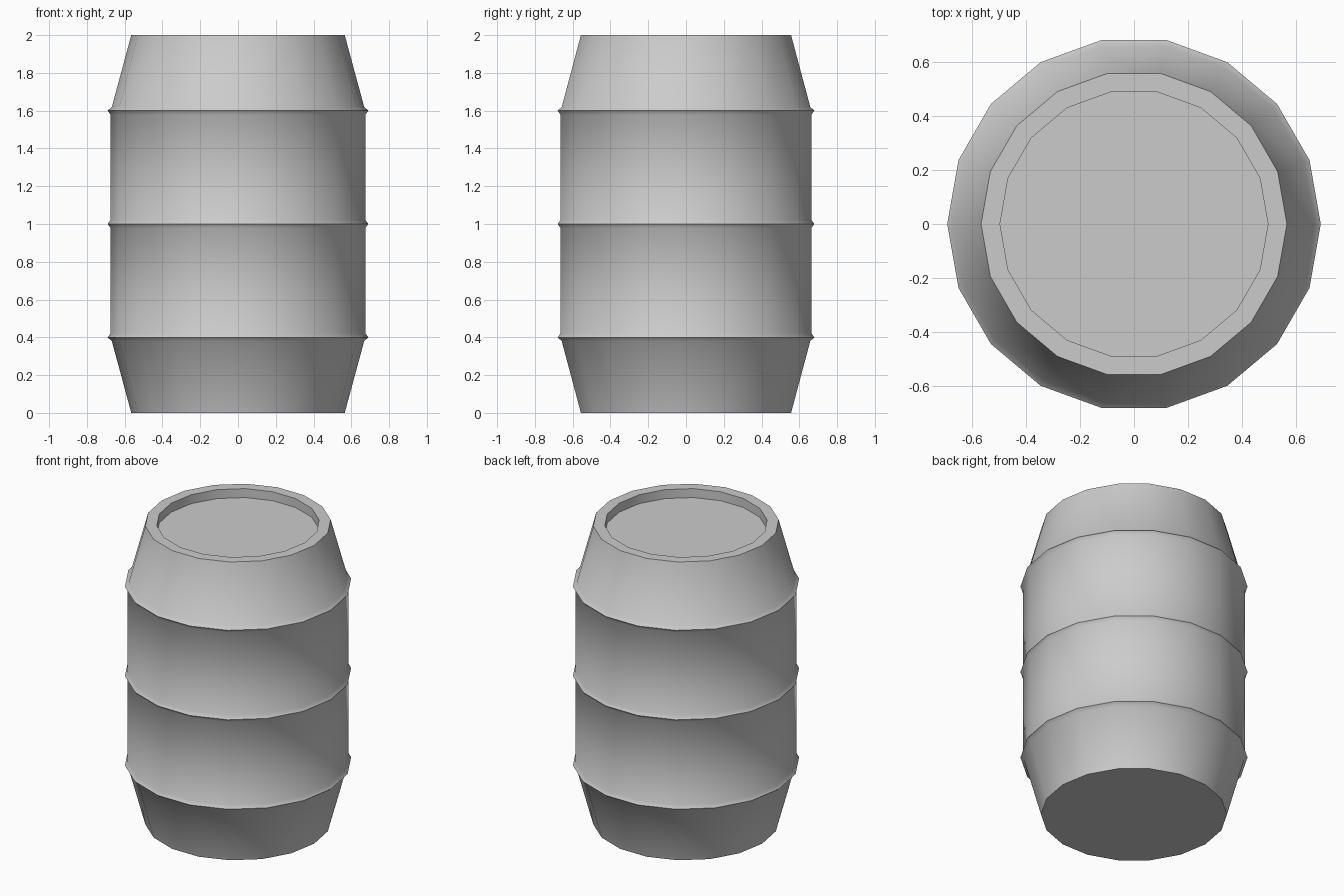
import bpy, bmesh, math

if "Cube" in bpy.data.objects:
    bpy.data.objects.remove(bpy.data.objects["Cube"])

SIDES = 18

# Half profile (radius, height) from the base up to the recessed lid
profile = [(0.565, 0.0), (0.668, 0.38)]
for z in (0.4, 1.0, 1.6):                      # three raised hoops
    if z > 0.4:
        profile.append((0.674, z - 0.022))
    profile.append((0.69, z))
    if z < 1.6:
        profile.append((0.674, z + 0.022))
profile += [(0.668, 1.62), (0.565, 2.0), (0.495, 2.0), (0.495, 1.94)]

# Revolve the profile into rings and cap both ends
bm = bmesh.new()
rings = []
for r, z in profile:
    angles = [2 * math.pi * i / SIDES for i in range(SIDES)]
    rings.append([bm.verts.new((r * math.cos(a), r * math.sin(a), z)) for a in angles])
for low, high in zip(rings, rings[1:]):
    for i in range(SIDES):
        j = (i + 1) % SIDES
        bm.faces.new((low[i], low[j], high[j], high[i]))
bm.faces.new(rings[0][::-1])
bm.faces.new(rings[-1])
bmesh.ops.recalc_face_normals(bm, faces=bm.faces)

mesh = bpy.data.meshes.new("barrel")
bm.to_mesh(mesh)
bm.free()
barrel = bpy.data.objects.new("barrel", mesh)
bpy.context.collection.objects.link(barrel)

# Smooth sides, crisp rims
bpy.context.view_layer.objects.active = barrel
barrel.select_set(True)
bpy.ops.object.shade_smooth_by_angle(angle=math.radians(60))
